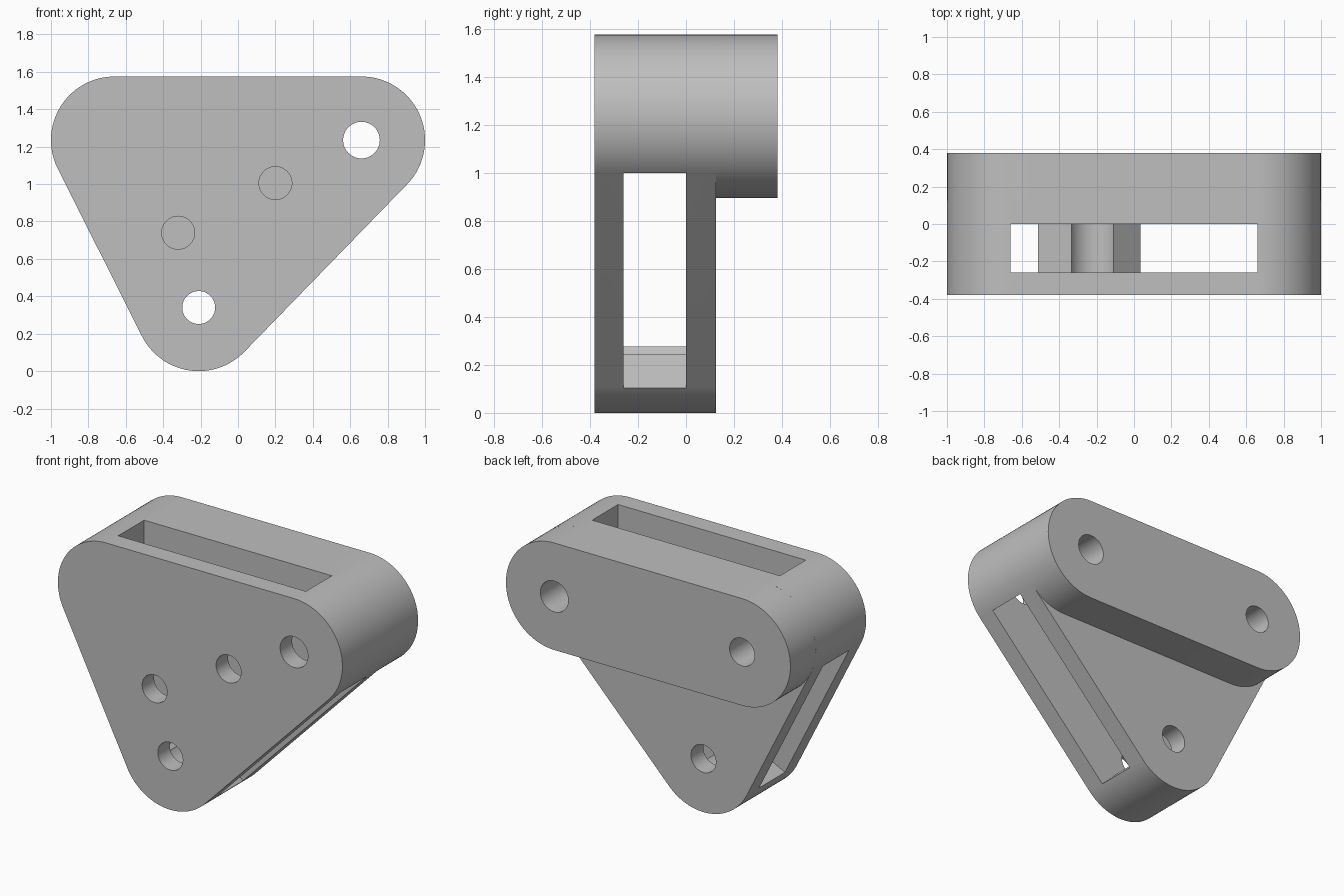
import bpy, bmesh, math
from mathutils import Vector

cube = bpy.data.objects.get("Cube")
if cube:
    bpy.data.objects.remove(cube, do_unlink=True)

grey = bpy.data.materials.new("plain_grey")
grey.use_nodes = True
colour = (0.52, 0.52, 0.52, 1)
grey.diffuse_color = colour
grey.node_tree.nodes["Principled BSDF"].inputs["Base Color"].default_value = colour

# Pivot centres in the x-z plane, counter-clockwise
BOTTOM, RIGHT, LEFT = Vector((-0.21, 0.34)), Vector((0.66, 1.235)), Vector((-0.66, 1.235))
CORNER, CLEARANCE = 0.34, 0.14
FRONT, PLATE_BACK, BAR_BACK = -0.38, 0.125, 0.38
SLOT_FRONT, SLOT_BACK = -0.26, 0.0


def rounded_outline(centres, radius, reach=0, steps=40):
    """Arc round each centre; reach pulls the edges between arcs outwards."""
    pts, n = [], len(centres)
    for i, c in enumerate(centres):
        before, after = c - centres[i - 1], centres[(i + 1) % n] - c
        a0, a1 = (math.atan2(-d.x, d.y) for d in (before, after))
        a1 = a0 + (a1 - a0) % math.tau
        arc = [(radius, a0 + (a1 - a0) * k / steps) for k in range(steps + 1)]
        if reach:
            arc = [(reach, a0)] + arc + [(reach, a1)]
        pts += [c + r * Vector((math.cos(a), math.sin(a))) for r, a in arc]
    return pts


def prism(name, pts, y0, y1):
    bm = bmesh.new()
    face = bm.faces.new([bm.verts.new((p.x, y0, p.y)) for p in pts])
    new = bmesh.ops.extrude_face_region(bm, geom=[face])["geom"]
    bmesh.ops.translate(bm, vec=(0, y1 - y0, 0),
                        verts=[v for v in new if isinstance(v, bmesh.types.BMVert)])
    bmesh.ops.recalc_face_normals(bm, faces=bm.faces)
    mesh = bpy.data.meshes.new(name)
    bm.to_mesh(mesh)
    bm.free()
    mesh.materials.append(grey)
    obj = bpy.data.objects.new(name, mesh)
    bpy.context.collection.objects.link(obj)
    return obj


def cut(obj, pts, y0, y1):
    cutter = prism("cutter", pts, y0, y1)
    cutter.hide_render = True
    mod = obj.modifiers.new("cut", "BOOLEAN")
    mod.operation, mod.solver, mod.object = "DIFFERENCE", "EXACT", cutter
    bpy.context.view_layer.objects.active = obj
    bpy.ops.object.modifier_apply(modifier=mod.name)
    bpy.data.objects.remove(cutter, do_unlink=True)


def hole(obj, centre, radius, y0=-0.5, y1=0.5):
    cut(obj, [centre + radius * Vector((math.cos(a), math.sin(a)))
              for a in (math.tau * k / 48 for k in range(48))], y0, y1)


# Triangular housing, hollowed by a slot open along all three edges
housing = prism("triangular_housing", rounded_outline([BOTTOM, RIGHT, LEFT], CORNER),
                FRONT, PLATE_BACK)
cut(housing, rounded_outline([BOTTOM, RIGHT, LEFT], CLEARANCE, reach=CORNER + 0.06),
    SLOT_FRONT, SLOT_BACK)

# Raised bar across the back
bar = prism("back_bar", rounded_outline([RIGHT, LEFT], CORNER), PLATE_BACK, BAR_BACK)

# Pivot holes: two go right through, the third enters from the back only
middle = (SLOT_FRONT + SLOT_BACK) / 2
hole(housing, BOTTOM, 0.088)
for part in (housing, bar):
    hole(part, RIGHT, 0.098)
    hole(part, LEFT, 0.088, y0=middle)

# Front holes opening into the slot
for centre in (Vector((0.2, 1.005)), Vector((-0.32, 0.74))):
    hole(housing, centre, 0.088, y1=middle)

for part in (housing, bar):
    bpy.ops.object.select_all(action="DESELECT")
    part.select_set(True)
    bpy.context.view_layer.objects.active = part
    bpy.ops.object.shade_smooth_by_angle(angle=math.radians(30))
